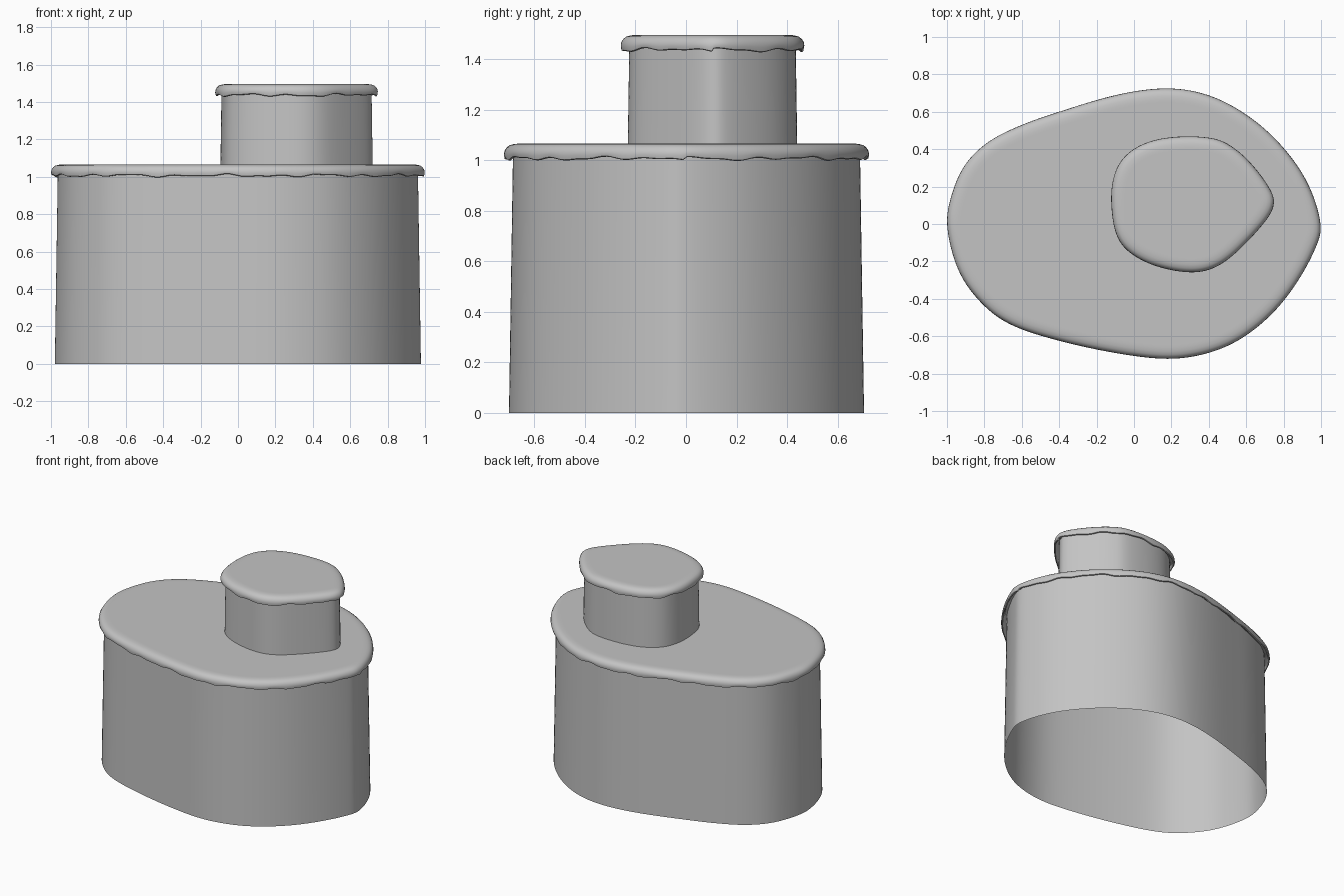
import bpy, math
from mathutils import Vector

if "Cube" in bpy.data.objects:
    bpy.data.objects.remove(bpy.data.objects["Cube"])

grey = bpy.data.materials.new("plain grey")
grey.diffuse_color = (0.55, 0.55, 0.55, 1)
grey.use_nodes = True
grey.node_tree.nodes["Principled BSDF"].inputs["Base Color"].default_value = grey.diffuse_color

# Plan outlines of the two tiers, counter-clockwise
LOWER = [(1, 0), (.93, .22), (.79, .42), (.61, .58), (.4, .69), (.17, .727), (-.1, .69), (-.4, .60),
         (-.6, .53), (-.78, .44), (-.91, .31), (-.98, .14), (-1, -.02), (-.94, -.25), (-.82, -.42),
         (-.66, -.54), (-.4, -.625), (-.1, -.69), (.18, -.723), (.4, -.69), (.58, -.61), (.75, -.47),
         (.88, -.3), (.97, -.13)]
UPPER = [(.75, .11), (.72, .2), (.63, .32), (.53, .41), (.42, .46), (.22, .467), (.05, .43), (-.07, .34),
         (-.12, .2), (-.115, .03), (-.08, -.09), (0, -.17), (.13, -.23), (.3, -.26), (.43, -.235),
         (.55, -.15), (.7, .01)]


def smooth_loop(pts, sub=10):
    """Closed Catmull-Rom curve through the points."""
    p = [Vector(q) for q in pts]
    n, out = len(p), []
    for i in range(n):
        a, b, c, d = (p[(i + k) % n] for k in (-1, 0, 1, 2))
        for s in range(sub):
            t = s / sub
            out.append(0.5 * (2 * b + (c - a) * t + (2 * a - 5 * b + 4 * c - d) * t * t
                              + (3 * b - a - 3 * c + d) * t ** 3))
    for _ in range(12):  # relax the hand-read points
        out = [out[i] * 0.5 + (out[i - 1] + out[(i + 1) % len(out)]) * 0.25 for i in range(len(out))]
    return out


def inset(loop, d):
    n, out = len(loop), []
    for i in range(n):
        t = (loop[(i + 1) % n] - loop[i - 1]).normalized()
        out.append(loop[i] + Vector((-t.y, t.x)) * d)
    return out


def sweep(name, loop, profile, cap, wave=None):
    """Rings of (inset, height, wave amount) from bottom to top."""
    n, verts, faces = len(loop), [], []
    for d, z, w in profile:
        for i, q in enumerate(inset(loop, d)):
            verts.append((q.x, q.y, z + (wave[i] * w if wave else 0)))
    for r in range(len(profile) - 1):
        for i in range(n):
            j = (i + 1) % n
            faces.append((r * n + i, r * n + j, (r + 1) * n + j, (r + 1) * n + i))
    if cap:
        k = (len(profile) - 1) * n
        faces.append(tuple(range(k, k + n)))
    me = bpy.data.meshes.new(name)
    me.from_pydata(verts, [], faces)
    me.materials.append(grey)
    for f in me.polygons:
        f.use_smooth = True
    me.set_sharp_from_angle(angle=math.radians(40))
    ob = bpy.data.objects.new(name, me)
    bpy.context.collection.objects.link(ob)


def ripple(loop):
    """Uneven drip height along the lip's lower edge."""
    s, out = 0, []
    for i, q in enumerate(loop):
        s += (q - loop[i - 1]).length
        out.append(0.004 * math.sin(s * 24) + 0.003 * math.sin(s * 41 + 1) + 0.003 * math.sin(s * 11 + 2))
    return out


def tier(name, pts, z0, z1, base_in, top_in):
    loop = smooth_loop(pts)
    # Open-bottomed, slightly tapered wall
    sweep(name + "_wall", loop, [(base_in, z0, 0), (top_in, z1 - .03, 0)], False)
    # Rounded overhanging lip with a flat top
    lip = [(top_in + .003, z1 - .035, .5), (.02, z1 - .043, 1), (.010, z1 - .061, 1), (.003, z1 - .058, 1),
           (0, z1 - .045, .5), (.002, z1 - .03, .2), (.010, z1 - .016, 0), (.022, z1 - .007, 0),
           (.04, z1 - .002, 0), (.06, z1, 0), (.075, z1, 0)]
    sweep(name + "_lip", loop, lip, True, ripple(loop))


tier("lower_tier", LOWER, 0, 1.066, .02, .036)
tier("upper_tier", UPPER, 1.06, 1.496, .028, .034)
